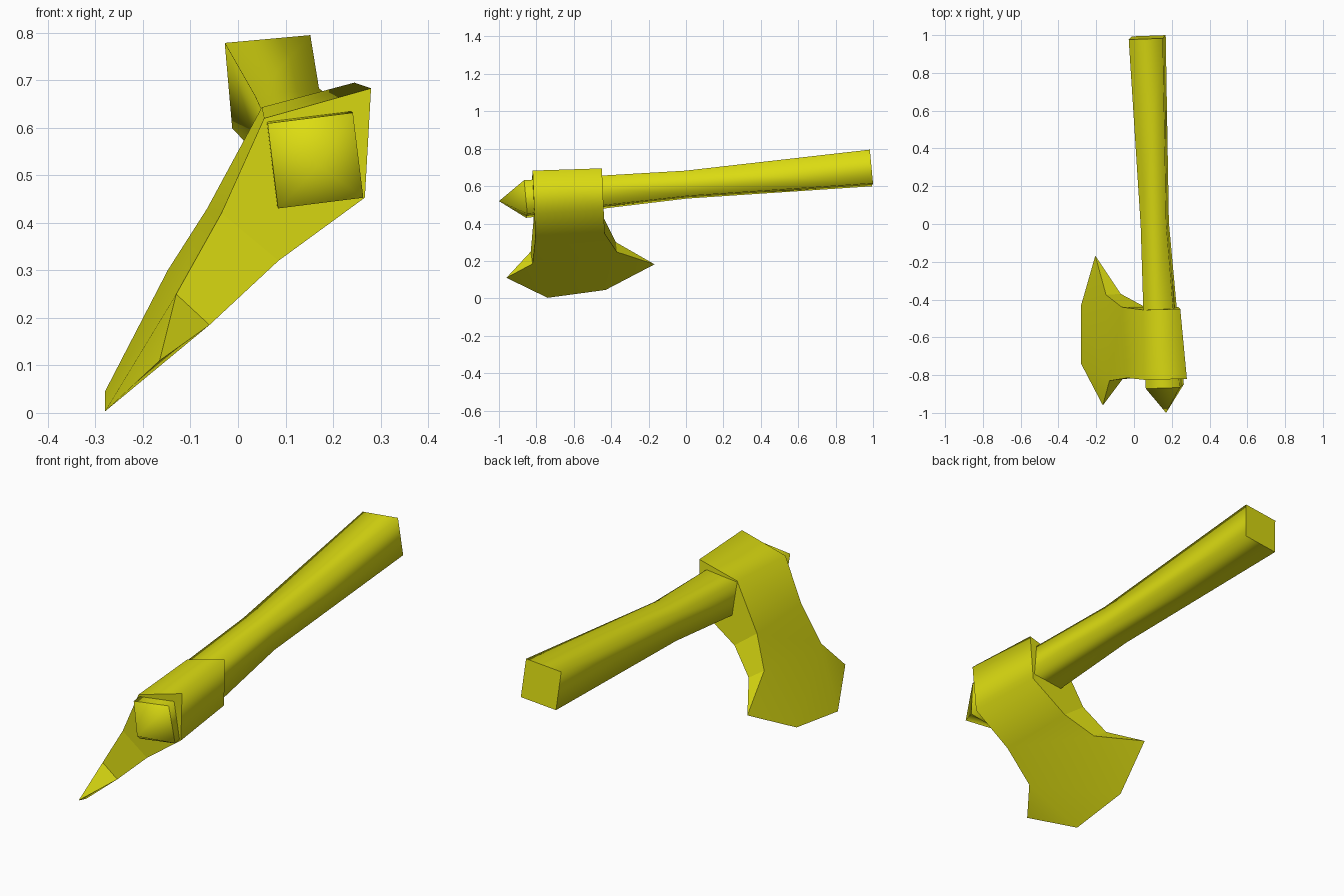
import bpy, bmesh, math
from mathutils import Vector

if "Cube" in bpy.data.objects:
    bpy.data.objects.remove(bpy.data.objects["Cube"])

mat = bpy.data.materials.new("olive yellow")
mat.diffuse_color = (0.72, 0.72, 0.006, 1)
mat.use_nodes = True
mat.node_tree.nodes["Principled BSDF"].inputs["Base Color"].default_value = mat.diffuse_color


def finish(name, bm):
    bmesh.ops.recalc_face_normals(bm, faces=bm.faces)
    me = bpy.data.meshes.new(name)
    bm.to_mesh(me)
    bm.free()
    me.materials.append(mat)
    ob = bpy.data.objects.new(name, me)
    bpy.context.collection.objects.link(ob)


# handle: tilted square sections lofted along a slightly bent axis, with a pointed end
sections = [((0.07, 0.988, 0.697), 0.181, 5),
            ((0.11, 0.0, 0.608), 0.136, 6),
            ((0.163, -0.86, 0.531), 0.181, 7)]
axis = Vector((-0.045, 1, 0.09)).normalized()
bm = bmesh.new()
rings = []
for centre, side, roll in sections:
    a = math.radians(roll)
    right = Vector((math.cos(a), 0, math.sin(a)))
    right = (right - axis * right.dot(axis)).normalized()
    up = right.cross(axis)
    rings.append([bm.verts.new(Vector(centre) + (right * i + up * j) * side / 2)
                  for i, j in ((-1, -1), (1, -1), (1, 1), (-1, 1))])
for r, s in zip(rings, rings[1:]):
    for k in range(4):
        n = (k + 1) % 4
        bm.faces.new((r[k], r[n], s[n], s[k])).smooth = True
bm.faces.new(rings[0])
tip = bm.verts.new((0.17, -1.0, 0.52))
for k in range(4):
    n = (k + 1) % 4
    bm.faces.new((rings[-1][k], rings[-1][n], tip)).smooth = True
    bm.edges.get((rings[-1][k], rings[-1][n])).smooth = False
finish("handle", bm)

# axe head: front and back outlines running from left side over the socket to right side
front = [(-0.13, -0.83, 0.25), (-0.035, -0.815, 0.42), (0.055, -0.825, 0.62),
         (0.28, -0.82, 0.683), (0.267, -0.81, 0.453), (0.085, -0.805, 0.32),
         (-0.06, -0.82, 0.185)]
back = [(-0.148, -0.375, 0.30), (-0.065, -0.44, 0.43), (0.05, -0.455, 0.643),
        (0.245, -0.45, 0.695), (0.235, -0.44, 0.47), (0.05, -0.435, 0.345),
        (-0.07, -0.37, 0.248)]
# cutting edge from front point to rear point
edge = [(-0.165, -0.96, 0.11), (-0.28, -0.74, 0.003),
        (-0.28, -0.43, 0.045), (-0.205, -0.168, 0.182)]
bm = bmesh.new()
f, b, e = ([bm.verts.new(p) for p in pts] for pts in (front, back, edge))
for k in range(6):
    bm.faces.new((f[k], f[k + 1], b[k + 1], b[k])).smooth = True
# blade cheeks reaching the cutting edge
for k in (0, 6):
    bm.faces.new((f[k], e[0], e[1])).smooth = True
    bm.faces.new((f[k], e[1], e[2], b[k])).smooth = True
    bm.faces.new((b[k], e[2], e[3])).smooth = True
# flat front and back ends
for r, point in ((f, e[0]), (b, e[3])):
    bm.faces.new((r[2], r[3], r[4]))
    bm.faces.new((r[1], r[2], r[4], r[5]))
    bm.faces.new((r[0], r[1], r[5], r[6]))
    bm.faces.new((r[0], r[6], point))
for p, q in zip(e, e[1:]):
    bm.edges.get((p, q)).smooth = False
finish("axe_head", bm)
